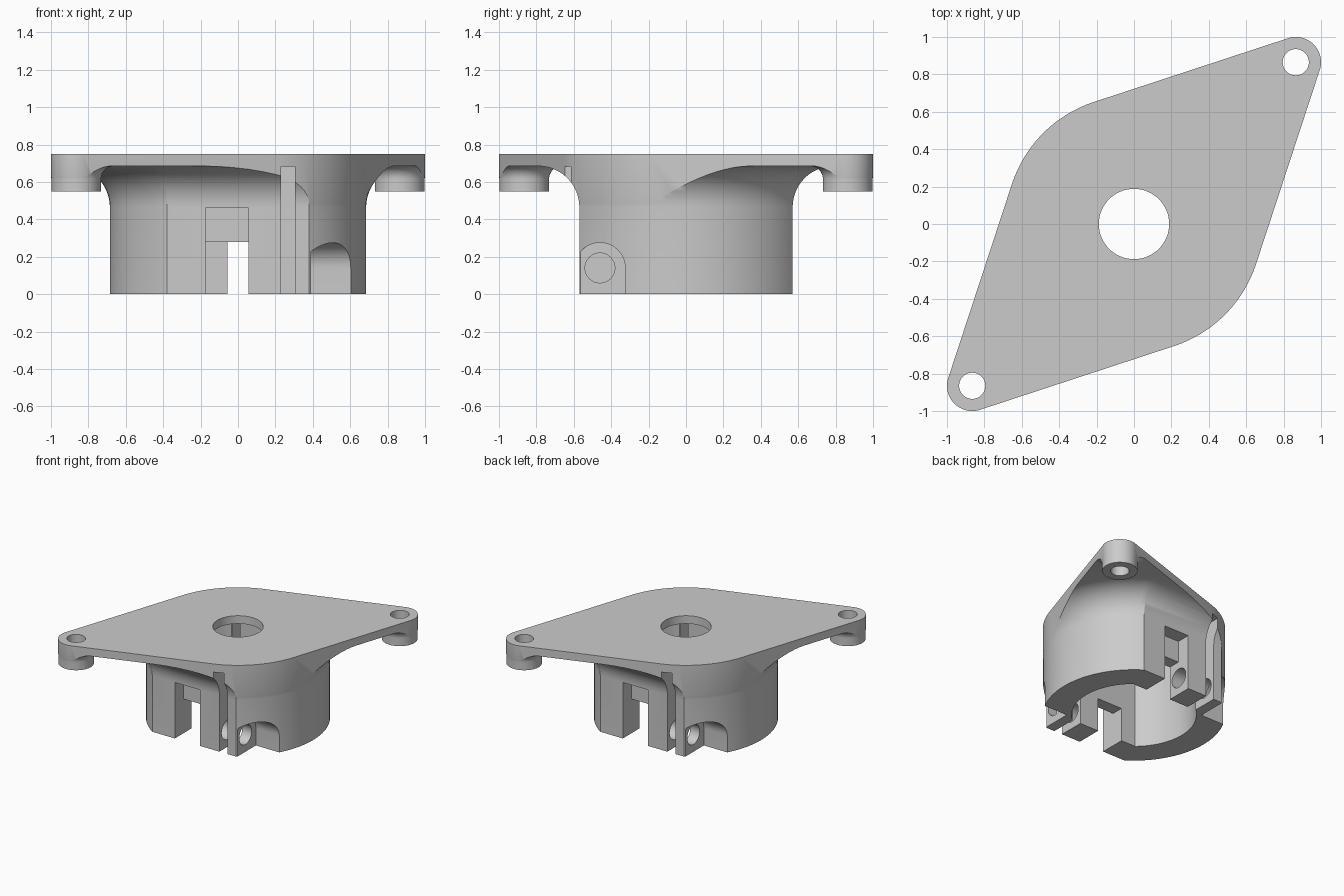
import bpy, bmesh
from math import sin, cos, asin, pi
from mathutils import Matrix, Vector
from mathutils.geometry import convex_hull_2d

cube = bpy.data.objects.get("Cube")
if cube:
    bpy.data.objects.remove(cube, do_unlink=True)

PLATE_BOTTOM, PLATE_TOP = 0.685, 0.75
BODY_R, BODY_FLAT = 0.685, 0.57
BOSS = 0.865

grey = bpy.data.materials.new("plain grey")
grey.use_nodes = True
grey.diffuse_color = (0.6, 0.6, 0.6, 1)
grey.node_tree.nodes["Principled BSDF"].inputs["Base Color"].default_value = (0.6, 0.6, 0.6, 1)


def circle(r, cx=0, cy=0, n=48):
    return [(cx + r * cos(2 * pi * i / n), cy + r * sin(2 * pi * i / n)) for i in range(n)]


def rect(x0, x1, y0, y1):
    return [(x0, y0), (x1, y0), (x1, y1), (x0, y1)]


def flatted(r, flat, n=40):
    """Circle with its front and back cut flat."""
    a = asin(flat / r)
    right = [(r * cos(t), r * sin(t)) for t in (a * (2 * i / n - 1) for i in range(n + 1))]
    return right + [(-x, -y) for x, y in right]


def loft(name, sections, matrix=Matrix()):
    """Solid through (height, outline) sections."""
    bm = bmesh.new()
    rings = [[bm.verts.new(matrix @ Vector((x, y, z))) for x, y in pts] for z, pts in sections]
    for a, b in zip(rings, rings[1:]):
        for i in range(len(a)):
            j = (i + 1) % len(a)
            bm.faces.new((a[i], a[j], b[j], b[i]))
    bm.faces.new(rings[0][::-1])
    bm.faces.new(rings[-1])
    bmesh.ops.recalc_face_normals(bm, faces=bm.faces)
    mesh = bpy.data.meshes.new(name)
    bm.to_mesh(mesh)
    bm.free()
    mesh.materials.append(grey)
    obj = bpy.data.objects.new(name, mesh)
    bpy.context.collection.objects.link(obj)
    return obj


def prism(name, outline, z0, z1, matrix=Matrix()):
    return loft(name, [(z0, outline), (z1, outline)], matrix)


def flare(name, outline, z0, radius, steps=12):
    """Column that widens in a quarter-round fillet under the plate."""
    sections = [(z0, outline(0))]
    for i in range(steps + 1):
        t = pi / 2 * i / steps
        sections.append((PLATE_BOTTOM - radius * (1 - sin(t)), outline(radius * (1 - cos(t)))))
    sections.append((PLATE_BOTTOM + 0.02, outline(radius)))
    return loft(name, sections)


def combine(obj, tool, operation):
    mod = obj.modifiers.new("combine", 'BOOLEAN')
    mod.operation, mod.solver, mod.object = operation, 'EXACT', tool
    graph = bpy.context.evaluated_depsgraph_get()
    mesh = bpy.data.meshes.new_from_object(obj.evaluated_get(graph))
    obj.modifiers.clear()
    obj.data = mesh
    bpy.data.objects.remove(tool, do_unlink=True)


# Plate, round body with flats, and two bosses
housing = prism("flanged_housing", rect(-1.2, 1.2, -1.2, 1.2), PLATE_BOTTOM, PLATE_TOP)
combine(housing, flare("body", lambda d: flatted(BODY_R + d, BODY_FLAT + d), 0, 0.22), 'UNION')
for s in (-1, 1):
    boss = flare("boss", lambda d: circle(0.133 + d, s * BOSS, s * BOSS), 0.55, 0.07)
    combine(housing, boss, 'UNION')

# Trim everything to the diamond-like flange outline
points = circle(BODY_R + 0.002, n=128)
for s in (-1, 1):
    points += circle(0.135, s * BOSS, s * BOSS)
outline = [points[i] for i in convex_hull_2d([Vector(p) for p in points])]
combine(housing, prism("flange_outline", outline, -0.2, 1), 'INTERSECT')

# Inner cavity and vertical holes
combine(housing, prism("cavity", flatted(0.47, 0.355), -0.1, PLATE_BOTTOM - 0.001), 'DIFFERENCE')
combine(housing, prism("centre_hole", circle(0.188, n=64), 0.5, 1), 'DIFFERENCE')
for s in (-1, 1):
    combine(housing, prism("bolt_hole", circle(0.07, s * BOSS, s * BOSS), 0.3, 1), 'DIFFERENCE')

# Clamp cuts, the same on front and back
arch = [(-0.14 - 0.135 * sin(pi * i / 24), -0.46 + 0.135 * cos(pi * i / 24)) for i in range(25)]
arch += [(0.1, -0.595), (0.1, -0.325)]
for k in range(2):
    turn = Matrix.Rotation(pi * k, 4, 'Z')
    sideways = turn @ Matrix.Rotation(pi / 2, 4, 'Y')
    for tool in (
        prism("slot", rect(-0.175, 0.055, -0.8, -0.3), -0.1, 0.28, turn),
        prism("nut_recess", rect(-0.175, 0.055, -0.81, -0.455), -0.11, 0.46, turn),
        prism("slit", rect(0.23, 0.305, -0.9, -0.3), -0.1, PLATE_BOTTOM - 0.002, turn),
        prism("screw_head_pocket", arch, 0.39, 1, sideways),
        prism("screw_hole", circle(0.08, -0.14, -0.46, 32), 0, 0.5, sideways),
    ):
        combine(housing, tool, 'DIFFERENCE')

# Smooth curved walls, sharp edges
bpy.ops.object.select_all(action='DESELECT')
housing.select_set(True)
bpy.context.view_layer.objects.active = housing
bpy.ops.object.shade_smooth_by_angle(angle=pi / 6)
